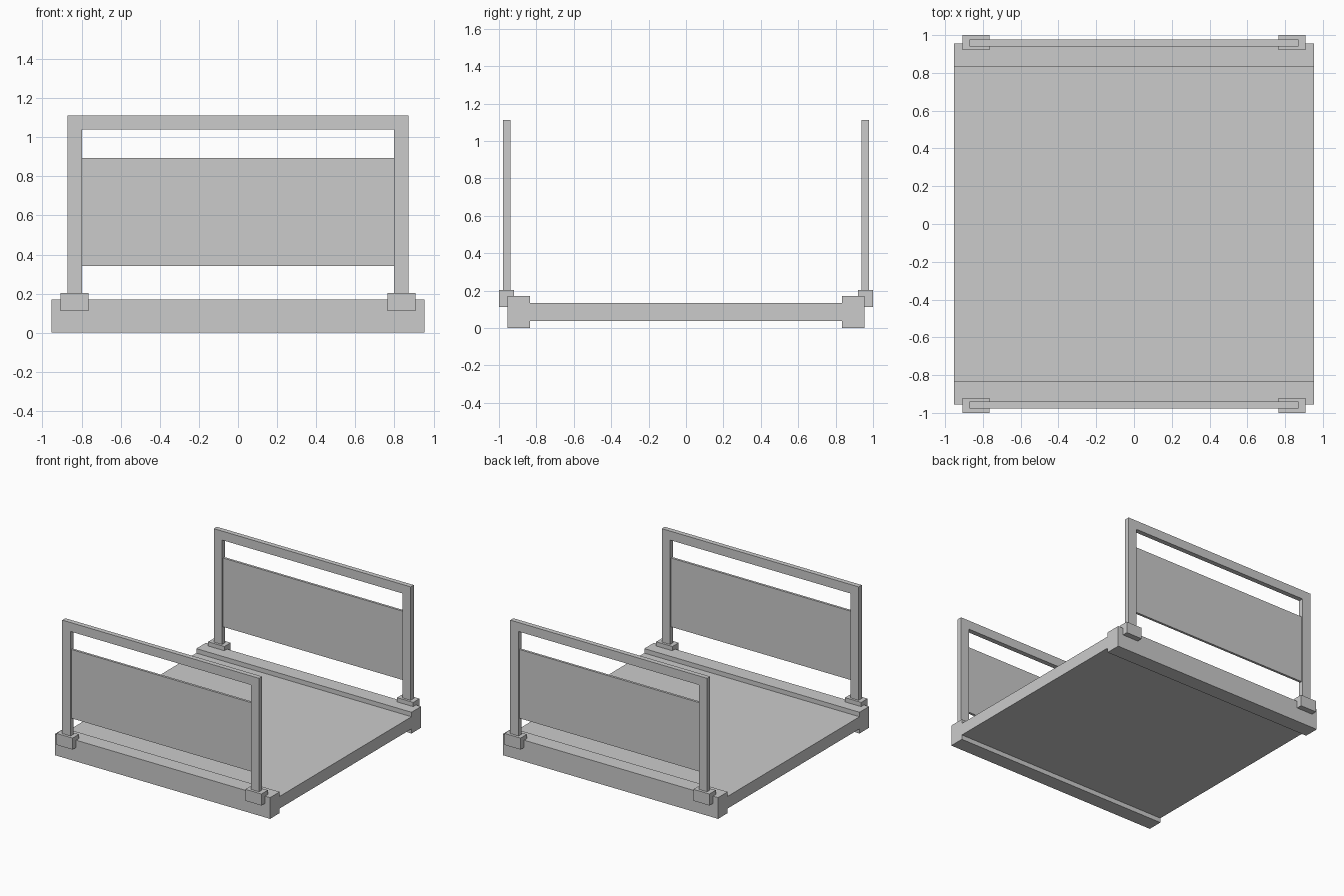
import bpy

cube = bpy.data.objects.get("Cube")
if cube:
    bpy.data.objects.remove(cube, do_unlink=True)

GREY = (0.6, 0.6, 0.6, 1.0)
grey = bpy.data.materials.new("plain grey")
grey.use_nodes = True
grey.diffuse_color = GREY
grey.node_tree.nodes["Principled BSDF"].inputs["Base Color"].default_value = GREY


def box(name, x, y, z):
    """Box spanning the given (low, high) range on each axis."""
    spans = (x, y, z)
    bpy.ops.mesh.primitive_cube_add(size=1)
    obj = bpy.context.object
    obj.name = name
    obj.location = [(a + b) / 2 for a, b in spans]
    obj.scale = [abs(b - a) for a, b in spans]
    bpy.ops.object.transform_apply(location=True, rotation=False, scale=True)
    obj.data.materials.append(grey)
    return obj


HALF_WIDTH = 0.953
POST_OUT, POST_IN = 0.872, 0.798
RAIL_LOW, RAIL_TOP = 1.04, 1.112

# Flat deck between the two end beams
box("deck", (-HALF_WIDTH, HALF_WIDTH), (-0.834, 0.834), (0.037, 0.134))

for end, s in (("front", -1), ("back", 1)):
    frame_y = (s * 0.939, s * 0.978)
    # Thick beam along the end of the deck
    box(end + "_beam", (-HALF_WIDTH, HALF_WIDTH), (s * 0.834, s * 0.955), (0, 0.17))
    # Guard frame: top rail and recessed infill panel
    box(end + "_top_rail", (-POST_OUT, POST_OUT), frame_y, (RAIL_LOW, RAIL_TOP))
    box(end + "_panel", (-POST_IN, POST_IN), (s * 0.949, s * 0.968), (0.342, 0.893))
    # Posts standing in square brackets that wrap the beam edge
    for side, m in (("left", 1), ("right", -1)):
        box(f"{end}_{side}_post", (m * POST_IN, m * POST_OUT), frame_y, (0.19, RAIL_LOW))
        box(f"{end}_{side}_bracket", (m * 0.765, m * 0.908), (s * 0.92, s), (0.112, 0.204))
